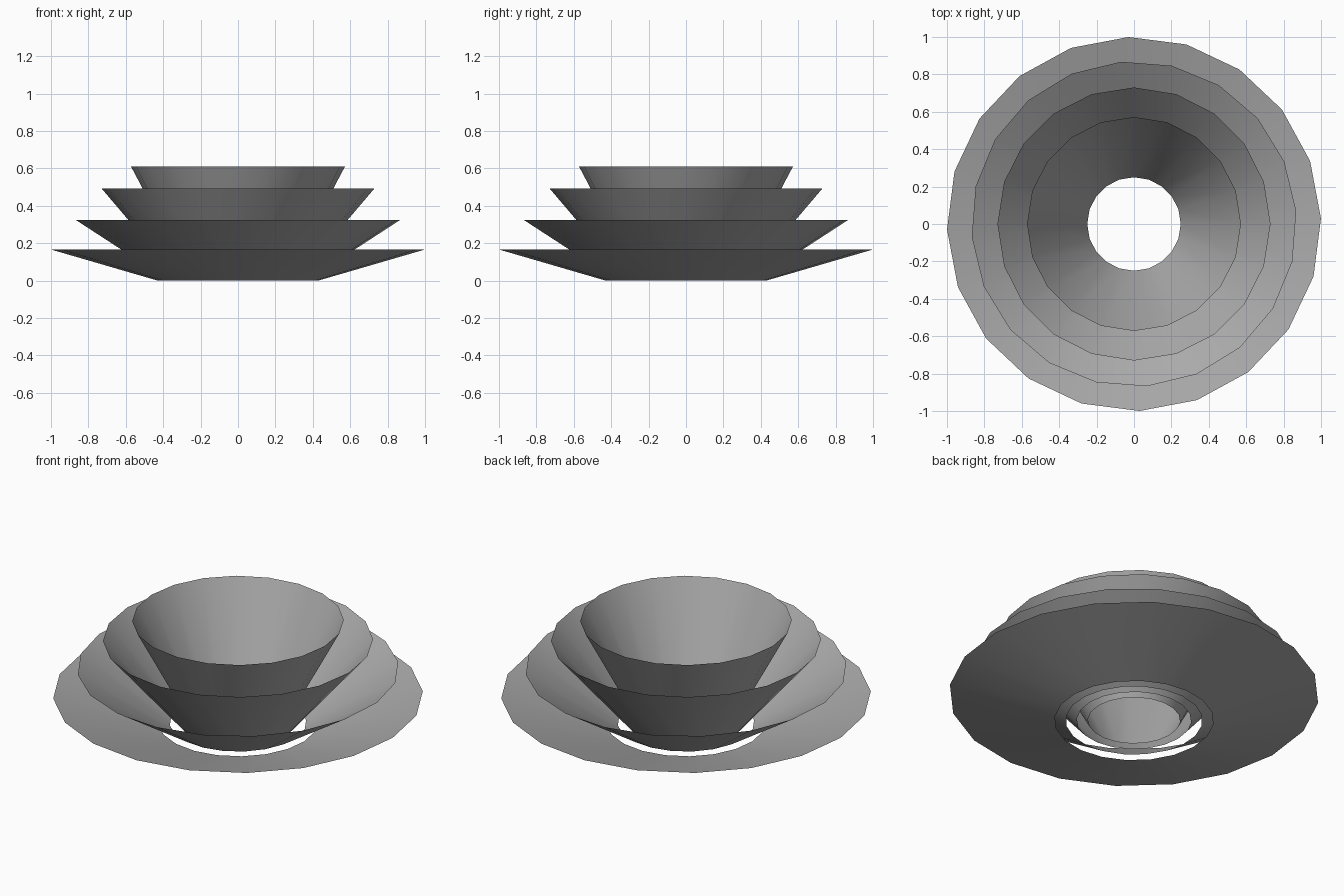
import bpy
import bmesh
from math import radians
from mathutils import Matrix

cube = bpy.data.objects.get("Cube")
if cube:
    bpy.data.objects.remove(cube, do_unlink=True)

# Single grey material
grey = bpy.data.materials.new("mid_grey")
grey.use_nodes = True
colour = (0.4, 0.4, 0.4, 1)
grey.diffuse_color = colour
grey.node_tree.nodes["Principled BSDF"].inputs["Base Color"].default_value = colour

SIDES = 20


def open_cone(name, base_radius, rim_radius, height, turn):
    """Thin flared ring, open at both ends, standing on the ground."""
    bm = bmesh.new()
    place = Matrix.Translation((0, 0, height / 2)) @ Matrix.Rotation(radians(turn), 4, "Z")
    bmesh.ops.create_cone(bm, cap_ends=False, segments=SIDES, radius1=base_radius,
                          radius2=rim_radius, depth=height, matrix=place)
    for face in bm.faces:
        face.smooth = True
    mesh = bpy.data.meshes.new(name)
    bm.to_mesh(mesh)
    bm.free()
    mesh.materials.append(grey)
    obj = bpy.data.objects.new(name, mesh)
    bpy.context.collection.objects.link(obj)


# Nested petals, from the wide shallow one to the narrow steep one
open_cone("outer_petal_ring", 0.43, 1.0, 0.166, 1.7)
open_cone("second_petal_ring", 0.37, 0.87, 0.324, 4.6)
open_cone("third_petal_ring", 0.31, 0.73, 0.493, 0)
open_cone("inner_petal_ring", 0.25, 0.572, 0.61, 0)
